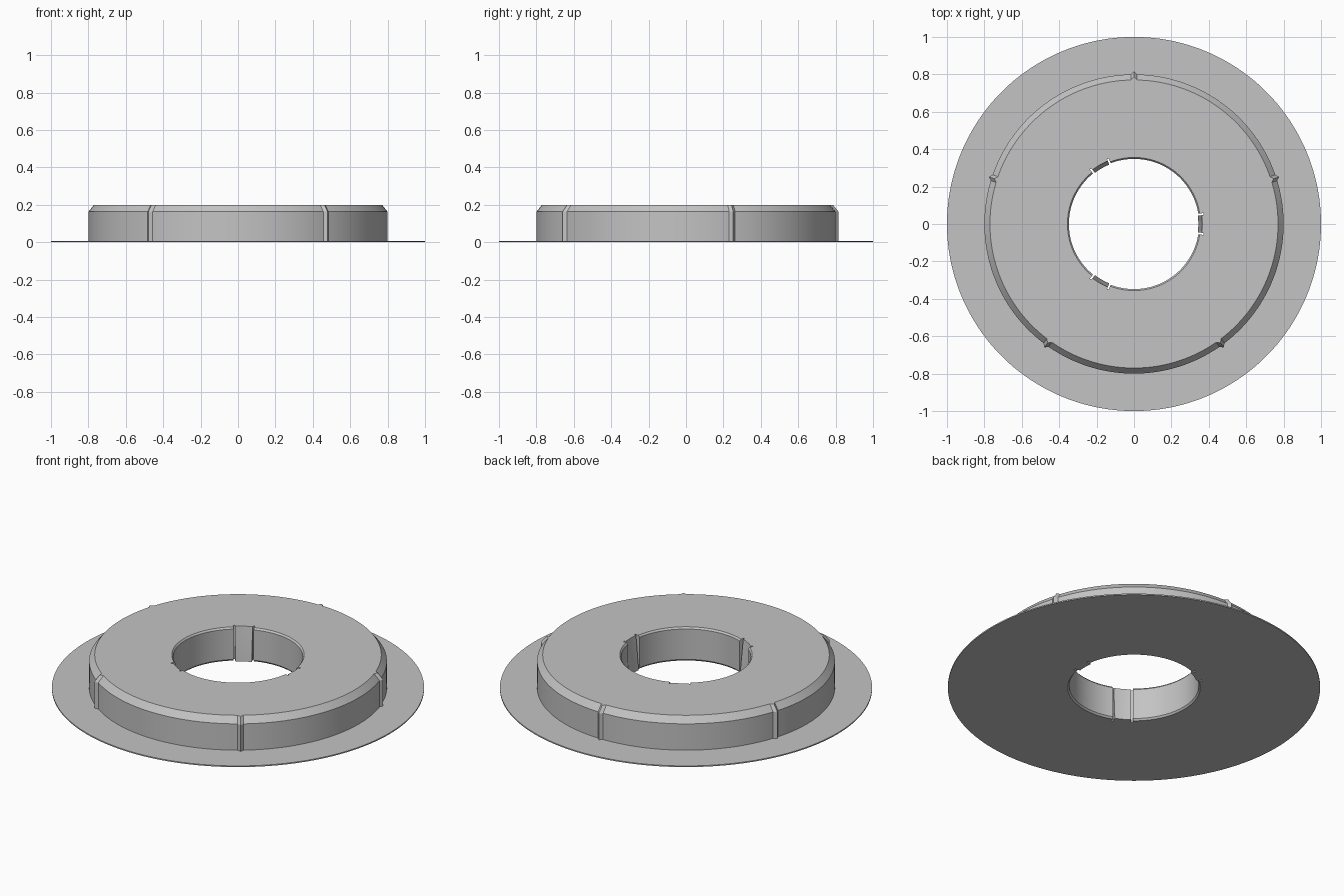
import bpy, bmesh, math

cube = bpy.data.objects.get("Cube")
if cube:
    bpy.data.objects.remove(cube)

grey = bpy.data.materials.new("plain grey")
grey.use_nodes = True
colour = (0.55, 0.55, 0.55, 1)
grey.diffuse_color = colour
grey.node_tree.nodes["Principled BSDF"].inputs["Base Color"].default_value = colour

HEIGHT, BRIM = 0.2, 0.007
RIDGES = [90 + 72 * i for i in range(5)]
TABS = [0, 120, 240]
TAB_EDGE, SLOT_EDGE, RIDGE_HALF, EPS = 7.4, 9.0, 1.2, 0.01


def offset(angle, centres):
    """Smallest angular distance to any of the centres."""
    return min(abs((angle - c + 180) % 360 - 180) for c in centres)


def lathe(name, angles, profile):
    """Sweep a closed (radius, z) profile that may change with the angle."""
    bm = bmesh.new()
    rings = []
    for a in angles:
        c, s = math.cos(math.radians(a)), math.sin(math.radians(a))
        rings.append([bm.verts.new((r * c, r * s, z)) for r, z in profile(a)])
    for i, ring in enumerate(rings):
        nxt = rings[(i + 1) % len(rings)]
        for j in range(len(ring)):
            k = (j + 1) % len(ring)
            bm.faces.new((ring[j], nxt[j], nxt[k], ring[k]))
    bmesh.ops.recalc_face_normals(bm, faces=bm.faces)
    mesh = bpy.data.meshes.new(name)
    bm.to_mesh(mesh)
    bm.free()
    mesh.materials.append(grey)
    obj = bpy.data.objects.new(name, mesh)
    bpy.context.collection.objects.link(obj)
    bpy.ops.object.select_all(action='DESELECT')
    obj.select_set(True)
    bpy.context.view_layer.objects.active = obj
    bpy.ops.object.shade_smooth_by_angle(angle=math.radians(20))


def ring_profile(a):
    # Outer wall with a chamfer, raised at the small pointed ridges
    bump = 0.016 * max(0, 1 - offset(a, RIDGES) / RIDGE_HALF)
    # Bore: tapered tabs, through slots beside them, chamfered wall elsewhere
    d = offset(a, TABS)
    if d <= TAB_EDGE + EPS / 2:
        low, mid_low, mid_high, high = 0.344, 0.345, 0.363, 0.365
    elif d < SLOT_EDGE + EPS / 2:
        low = mid_low = mid_high = high = 0.375
    else:
        low, mid_low, mid_high, high = 0.356, 0.348, 0.348, 0.356
    return [(low, 0), (0.8 + bump, 0), (0.8 + bump, 0.163),
            (0.77 + bump, HEIGHT), (high, HEIGHT),
            (mid_high, HEIGHT - 0.01), (mid_low, 0.01)]


# Main ring, with extra columns at the ridges, tabs and slots
columns = {float(a) for a in range(0, 360, 2)}
for c in RIDGES:
    columns |= {(c + d) % 360 for d in (-RIDGE_HALF, 0, RIDGE_HALF)}
for c in TABS:
    for edge in (TAB_EDGE, SLOT_EDGE):
        for side in (-1, 1):
            columns |= {(c + side * edge) % 360, (c + side * (edge + EPS)) % 360}
lathe("main_ring", sorted(columns), ring_profile)

# Thin flat brim
lathe("brim", range(0, 360, 2),
      lambda a: [(0.8, 0), (1, 0), (1, BRIM), (0.8, BRIM)])
